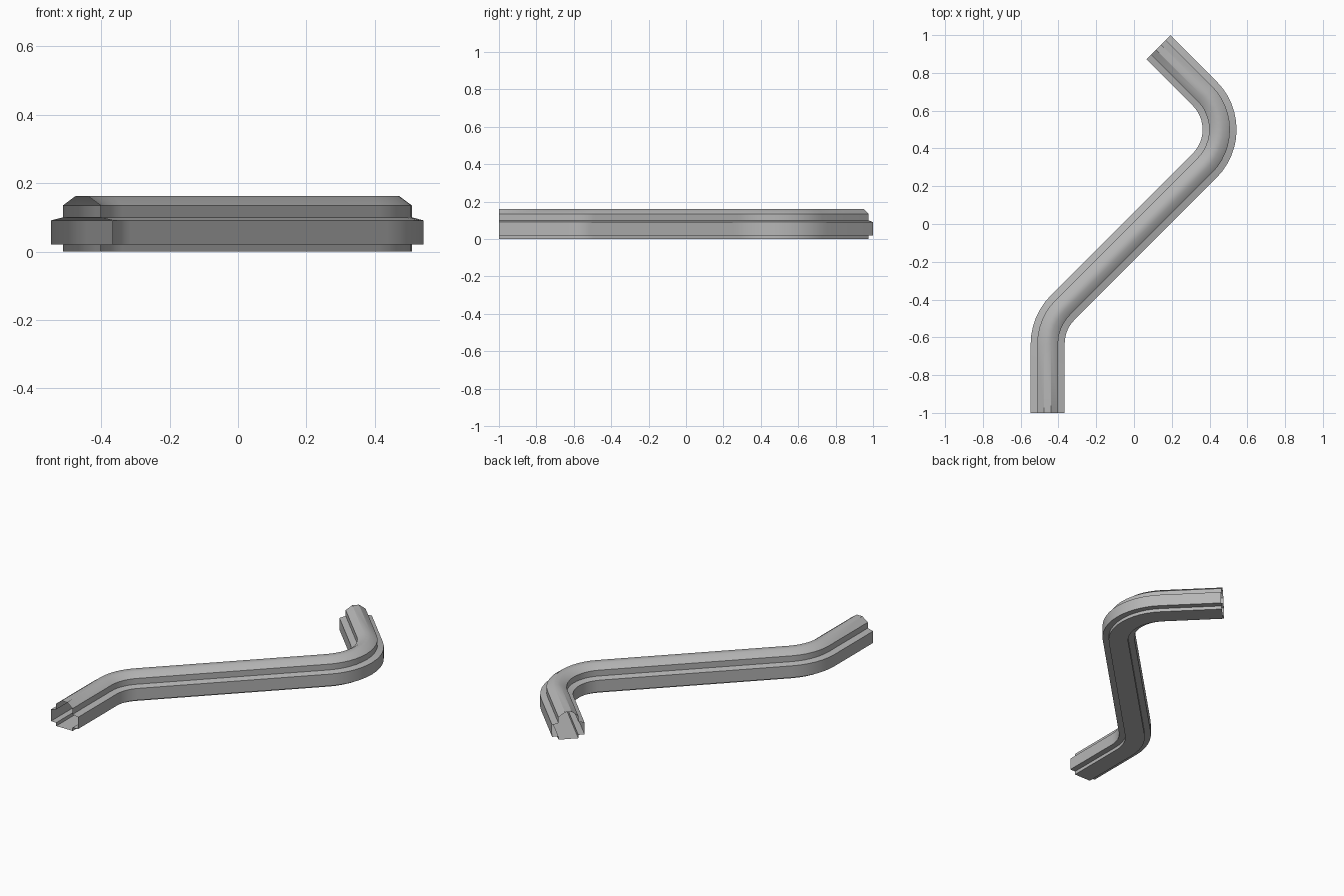
import bpy, bmesh
from math import radians, tan
from mathutils import Vector, Matrix

if "Cube" in bpy.data.objects:
    bpy.data.objects.remove(bpy.data.objects["Cube"])

# Half cross-section (offset from centreline, height), mirrored into a closed ring
half = [(0.055, 0), (0.055, 0.02), (0.09, 0.02), (0.09, 0.091),
        (0.055, 0.1), (0.055, 0.135), (0.0185, 0.162)]
profile = half + [(-x, z) for x, z in reversed(half)]

# Centreline corners, rounded with one bend radius
corners = [Vector(p) for p in ((-0.457, -1), (-0.457, -0.522),
                               (0.565, 0.5), (0.129, 0.936))]
RADIUS = 0.27


def stations():
    """Points and travel directions along the rounded centreline."""
    out = [(corners[0], (corners[1] - corners[0]).normalized())]
    for a, b, c in zip(corners, corners[1:], corners[2:]):
        d0, d1 = (b - a).normalized(), (c - b).normalized()
        turn = d1.angle_signed(d0)  # counter-clockwise positive
        side = 1 if turn > 0 else -1
        start = b - d0 * RADIUS * tan(abs(turn) / 2)
        centre = start + Vector((-d0.y, d0.x)) * RADIUS * side
        steps = round(abs(turn) / radians(7.5))
        for i in range(steps + 1):
            rot = Matrix.Rotation(turn * i / steps, 2)
            out.append((centre + rot @ (start - centre), rot @ d0))
    out.append((corners[-1], (corners[-1] - corners[-2]).normalized()))
    return out


# Sweep the profile along the path; the ends stay open
bm = bmesh.new()
rings = []
for p, d in stations():
    right = Vector((d.y, -d.x))
    rings.append([bm.verts.new((*(p + right * x), z)) for x, z in profile])
n = len(profile)
for r0, r1 in zip(rings, rings[1:]):
    for i in range(n):
        j = (i + 1) % n
        bm.faces.new((r0[i], r0[j], r1[j], r1[i]))
bmesh.ops.recalc_face_normals(bm, faces=bm.faces)
# Make sure the underside faces down
if min(bm.faces, key=lambda f: f.calc_center_median().z).normal.z > 0:
    bmesh.ops.reverse_faces(bm, faces=bm.faces)

mesh = bpy.data.meshes.new("bent_rail")
bm.to_mesh(mesh)
bm.free()
rail = bpy.data.objects.new("bent_rail", mesh)
bpy.context.collection.objects.link(rail)
bpy.context.view_layer.objects.active = rail
rail.select_set(True)
bpy.ops.object.shade_smooth_by_angle(angle=radians(30))

# Soften the top chamfer through the bends only
for e in mesh.edges:
    a, b = (mesh.vertices[v].co for v in e.vertices)
    if min(a.z, b.z) > 0.15 and (a - b).length < 0.1:
        e.use_edge_sharp = False

# Dark grey finish
grey = bpy.data.materials.new("dark_grey")
grey.diffuse_color = (0.47, 0.47, 0.47, 1)
grey.use_nodes = True
grey.node_tree.nodes["Principled BSDF"].inputs["Base Color"].default_value = grey.diffuse_color
mesh.materials.append(grey)
